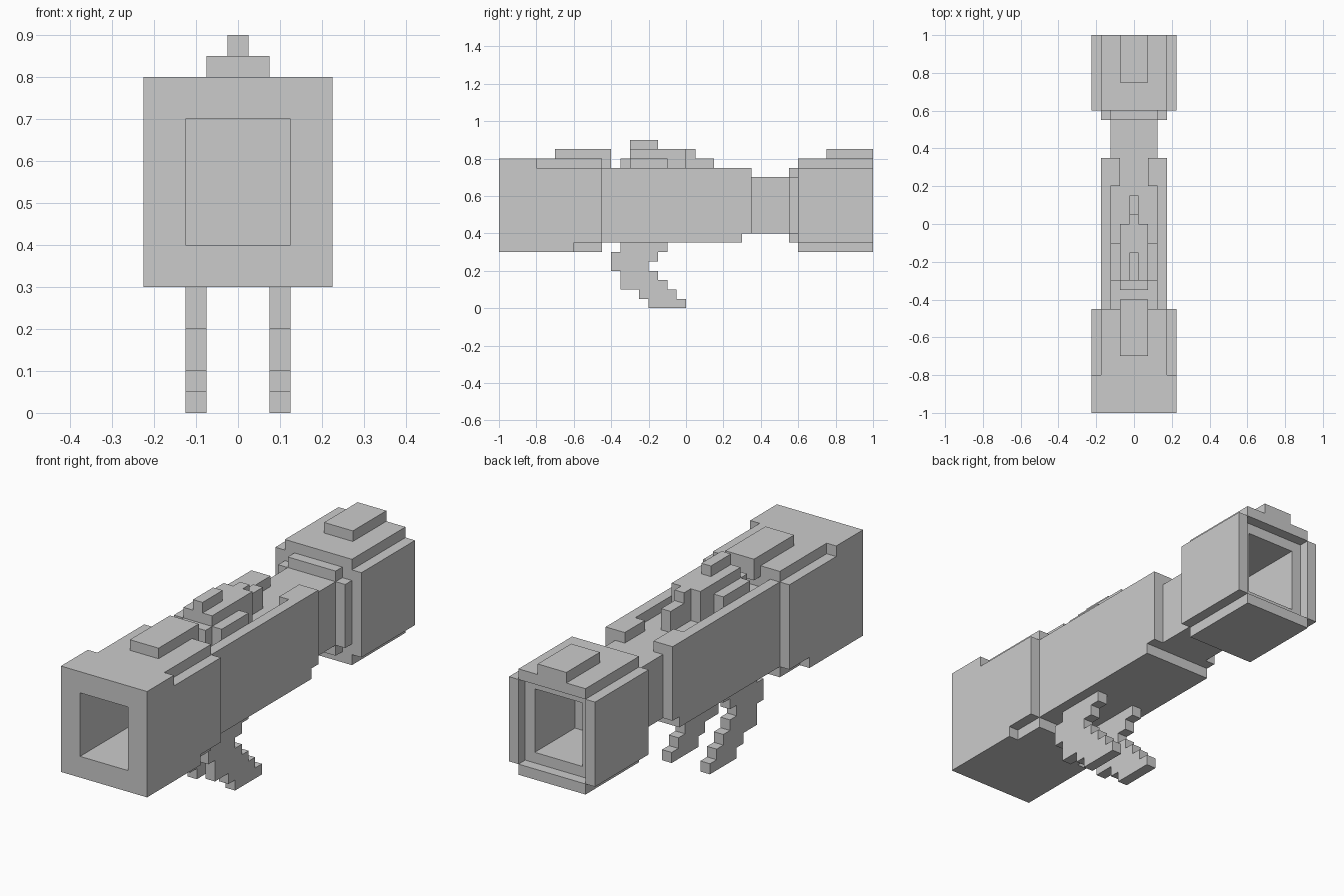
import bpy, bmesh

if "Cube" in bpy.data.objects:
    bpy.data.objects.remove(bpy.data.objects["Cube"])

def finish(name, bm):
    bmesh.ops.recalc_face_normals(bm, faces=bm.faces[:])
    me = bpy.data.meshes.new(name)
    bm.to_mesh(me)
    bm.free()
    ob = bpy.data.objects.new(name, me)
    bpy.context.collection.objects.link(ob)
    return ob

def profile(name, pts, x0, x1, mirror=False):
    """Extrude a (y, z) outline from x0 to x1, optionally mirrored across x."""
    bm = bmesh.new()
    face = bm.faces.new([bm.verts.new((x0, y, z)) for y, z in pts])
    ext = bmesh.ops.extrude_face_region(bm, geom=[face])["geom"]
    bmesh.ops.translate(bm, vec=(x1 - x0, 0, 0),
                        verts=[v for v in ext if isinstance(v, bmesh.types.BMVert)])
    ob = finish(name, bm)
    if mirror:
        ob.modifiers.new("mirror", 'MIRROR').use_mirror_merge = False
    return ob

def box(name, x0, x1, y0, y1, z0, z1, mirror=False):
    return profile(name, [(y0, z0), (y1, z0), (y1, z1), (y0, z1)], x0, x1, mirror)

def tube(name, outer, inner, y0, y1):
    """Square tube along y; outer and inner are (half width, z low, z high)."""
    bm = bmesh.new()
    loops = []
    for (w, lo, hi), y in ((outer, y0), (outer, y1), (inner, y1), (inner, y0)):
        loops.append([bm.verts.new((x, y, z))
                      for x, z in ((-w, lo), (w, lo), (w, hi), (-w, hi))])
    for a, b in zip(loops, loops[1:] + loops[:1]):
        for i in range(4):
            j = (i + 1) % 4
            bm.faces.new((a[i], a[j], b[j], b[i]))
    return finish(name, bm)

SHELL, BORE = (.175, .35, .75), (.125, .4, .7)

# Inner barrel core, exposed as the neck
box("barrel_core", -.125, .125, -.45, .65, .4, .7)

# Front housing: bored sleeve wrapped in plates
tube("front_sleeve", SHELL, BORE, -1, -.45)
box("front_top_plate", -.175, .175, -1, -.45, .75, .8)
box("front_bottom_plate", -.175, .175, -1, -.45, .3, .35)
profile("front_side_plates",
        [(-1, .3), (-.6, .3), (-.6, .35), (-.45, .35), (-.45, .75),
         (-.8, .75), (-.8, .8), (-1, .8)], .175, .225, True)
box("front_top_block", -.075, .075, -.7, -.4, .75, .85)

# Middle body: open trough around the core
profile("body_side_walls",
        [(-.45, .35), (.3, .35), (.3, .4), (.35, .4), (.35, .75), (-.45, .75)],
        .125, .175, True)
box("body_floor", -.125, .125, -.45, .3, .35, .4)
box("trough_lips", .075, .125, .2, .35, .7, .75, True)

# Rear housing: recessed sleeve, cross-shaped collar and plates
box("collar_vertical", -.125, .125, .55, .6, .35, .75)
box("collar_horizontal", -.175, .175, .55, .6, .4, .7)
tube("rear_sleeve", SHELL, BORE, .6, .95)
box("rear_top_plate", -.175, .175, .6, 1, .75, .8)
box("rear_bottom_plate", -.175, .175, .6, 1, .3, .35)
box("rear_side_plates", .175, .225, .6, 1, .35, .75, True)
box("rear_top_block", -.075, .075, .75, 1, .8, .85)

# Top mechanism in the trough
profile("mechanism_base",
        [(-.35, .7), (0, .7), (0, .85), (-.3, .85), (-.3, .8), (-.35, .8)],
        -.075, .075)
profile("mechanism_tail",
        [(0, .7), (.15, .7), (.15, .8), (.05, .8), (.05, .85), (0, .85)],
        -.025, .025)
box("mechanism_ridge", -.025, .025, -.3, -.15, .85, .9)
box("mechanism_side_blocks", .075, .125, -.3, -.1, .7, .8, True)

# Stepped pair of legs underneath
profile("stepped_legs",
        [(-.35, .35), (-.35, .3), (-.4, .3), (-.4, .2), (-.35, .2), (-.35, .1),
         (-.25, .1), (-.25, .05), (-.2, .05), (-.2, 0), (0, 0), (0, .05),
         (-.05, .05), (-.05, .1), (-.1, .1), (-.1, .15), (-.15, .15), (-.15, .2),
         (-.2, .2), (-.2, .25), (-.15, .25), (-.15, .3), (-.1, .3), (-.1, .35)],
        .075, .125, True)
